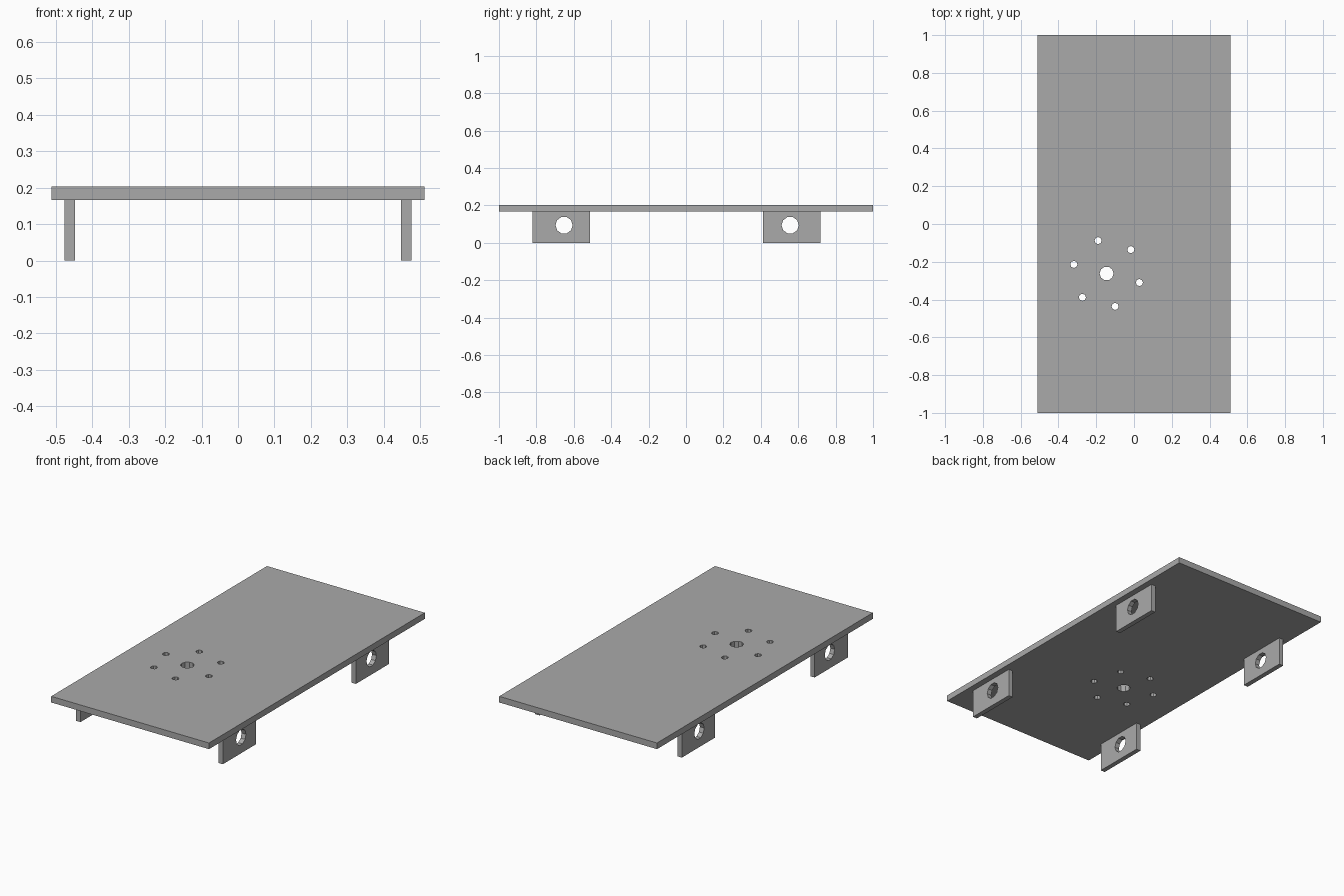
import bpy, bmesh
from math import cos, sin, radians, tau
from mathutils import Matrix

cube = bpy.data.objects.get("Cube")
if cube:
    bpy.data.objects.remove(cube)

grey = bpy.data.materials.new("plain grey")
grey.use_nodes = True
colour = (0.4, 0.4, 0.4, 1)
grey.diffuse_color = colour
grey.node_tree.nodes["Principled BSDF"].inputs["Base Color"].default_value = colour


def rectangle(u0, u1, v0, v1):
    return [(u0, v0), (u1, v0), (u1, v1), (u0, v1)]


def ring(u, v, radius, sides):
    return [(u + radius * cos(tau * i / sides), v + radius * sin(tau * i / sides))
            for i in range(sides)]


def pierced_plate(name, loops, thickness, matrix):
    """Fill an outline with holes and extrude it evenly about its plane."""
    curve = bpy.data.curves.new(name + "_outline", "CURVE")
    curve.dimensions = "2D"
    curve.fill_mode = "BOTH"
    curve.extrude = thickness / 2
    for loop in loops:
        spline = curve.splines.new("POLY")
        spline.points.add(len(loop) - 1)
        for point, (u, v) in zip(spline.points, loop):
            point.co = (u, v, 0, 1)
        spline.use_cyclic_u = True
    helper = bpy.data.objects.new(name + "_outline", curve)
    bpy.context.collection.objects.link(helper)
    bpy.context.view_layer.update()
    graph = bpy.context.evaluated_depsgraph_get()
    mesh = bpy.data.meshes.new_from_object(helper.evaluated_get(graph))
    bpy.data.objects.remove(helper)
    bpy.data.curves.remove(curve)

    bm = bmesh.new()
    bm.from_mesh(mesh)
    bm.transform(matrix)
    bmesh.ops.remove_doubles(bm, verts=bm.verts, dist=0.0001)
    bmesh.ops.recalc_face_normals(bm, faces=bm.faces)
    for face in bm.faces:
        face.smooth = False
        face.material_index = 0
    bm.to_mesh(mesh)
    bm.free()
    mesh.name = name
    mesh.materials.clear()
    mesh.materials.append(grey)
    obj = bpy.data.objects.new(name, mesh)
    bpy.context.collection.objects.link(obj)
    return obj


# Flat top with a centre hole and a circle of six bolt holes
hole_x, hole_y, bolt_circle = -0.145, -0.262, 0.18
loops = [rectangle(-0.512, 0.512, -1, 1), ring(hole_x, hole_y, 0.037, 10)]
for k in range(6):
    a = radians(44.5 + 60 * k)
    loops.append(ring(hole_x + bolt_circle * cos(a), hole_y + bolt_circle * sin(a), 0.019, 8))
pierced_plate("top_plate", loops, 0.036, Matrix.Translation((0, 0, 0.185)))

# Four hanging brackets, each with one round hole; profile axes are y and z
upright = Matrix(((0, 0, 1, 0), (1, 0, 0, 0), (0, 1, 0, 0), (0, 0, 0, 1)))
for end, y0, y1, hole in (("front", -0.82, -0.512, -0.652), ("back", 0.413, 0.718, 0.557)):
    for side, sign in (("left", 1), ("right", -1)):
        pierced_plate(f"{end}_{side}_bracket",
                      [rectangle(y0, y1, 0, 0.167), ring(hole, 0.094, 0.046, 10)],
                      0.028, Matrix.Translation((sign * 0.462, 0, 0)) @ upright)
